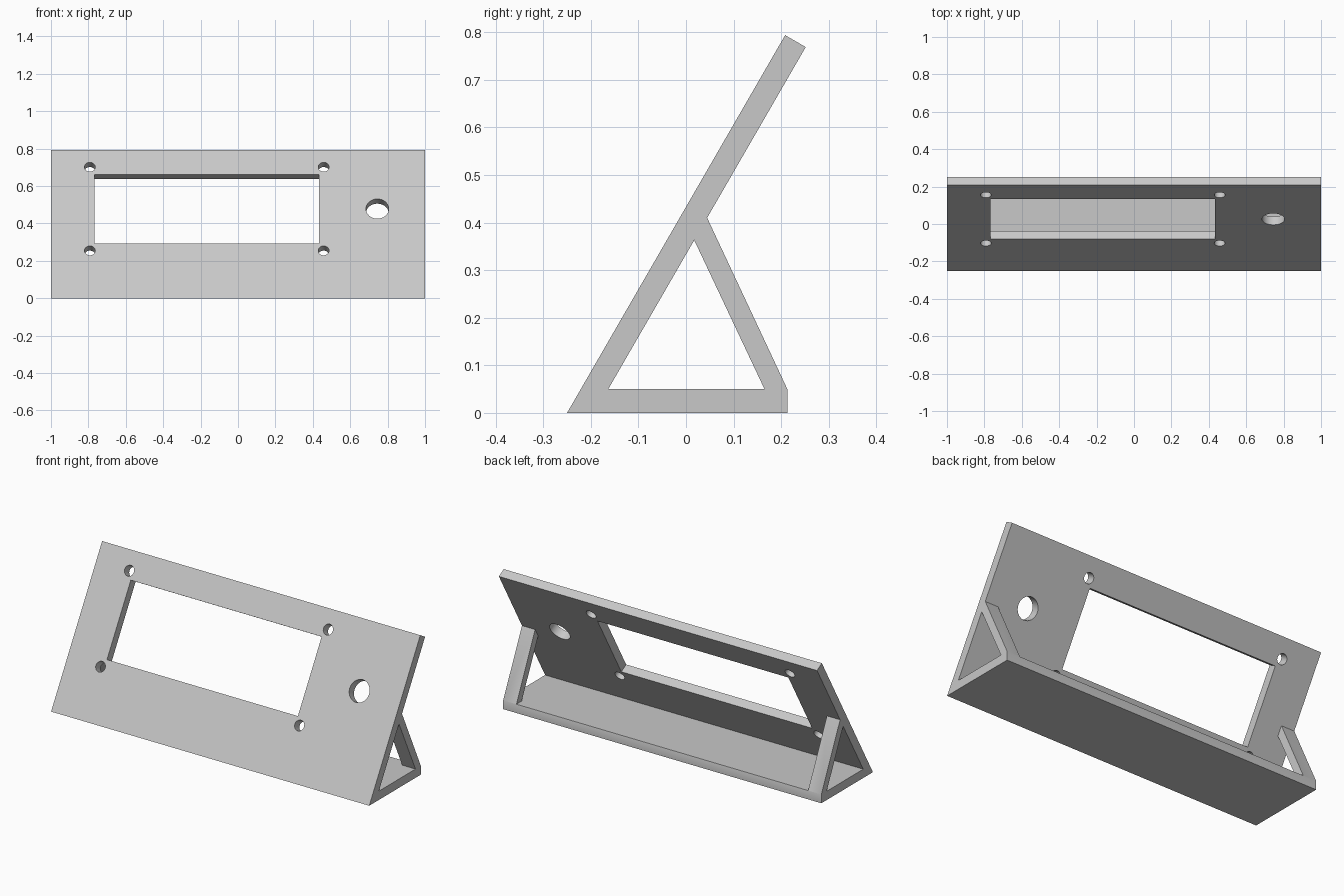
import bpy, bmesh, math
from mathutils import Matrix, Vector

cube = bpy.data.objects.get("Cube")
if cube:
    bpy.data.objects.remove(cube, do_unlink=True)

grey = bpy.data.materials.new("light grey plastic")
grey.use_nodes = True
colour = (0.58, 0.58, 0.58, 1)
grey.diffuse_color = colour
grey.node_tree.nodes["Principled BSDF"].inputs["Base Color"].default_value = colour

TILT = math.radians(60)      # panel slope above the floor
THICK = 0.05                 # wall thickness
LENGTH = 0.9167              # panel length up the slope
FRONT = -0.25                # y of the front bottom edge
STRUT = 0.083                # strut width
UP = Vector((0, math.cos(TILT), math.sin(TILT)))
INWARD = Vector((0, math.sin(TILT), -math.cos(TILT)))


def make_object(name, bm):
    bmesh.ops.recalc_face_normals(bm, faces=bm.faces)
    mesh = bpy.data.meshes.new(name)
    bm.to_mesh(mesh)
    bm.free()
    mesh.materials.append(grey)
    obj = bpy.data.objects.new(name, mesh)
    bpy.context.collection.objects.link(obj)
    return obj


def prism(name, profile, half_width):
    """Extrude a side profile of (y, z) points along x."""
    bm = bmesh.new()
    face = bm.faces.new([bm.verts.new((-half_width, y, z)) for y, z in profile])
    new = bmesh.ops.extrude_face_region(bm, geom=[face])["geom"]
    verts = [v for v in new if isinstance(v, bmesh.types.BMVert)]
    bmesh.ops.translate(bm, verts=verts, vec=(2 * half_width, 0, 0))
    return make_object(name, bm)


def slope_matrix(x, s):
    """Place local x, y, z along the panel's width, slope and depth."""
    pos = Vector((x, FRONT, 0)) + UP * s + INWARD * THICK / 2
    rot = Matrix(((1, 0, 0), UP, -INWARD)).transposed().to_4x4()
    return Matrix.Translation(pos) @ rot


def box_cutter(matrix, size):
    bm = bmesh.new()
    bmesh.ops.create_cube(bm, size=1, matrix=matrix @ Matrix.Diagonal((*size, 1)))
    return make_object("box_cutter", bm)


def hole_cutter(x, s, radius):
    bm = bmesh.new()
    bmesh.ops.create_cone(bm, cap_ends=True, segments=32, radius1=radius,
                          radius2=radius, depth=0.2, matrix=slope_matrix(x, s))
    return make_object("hole_cutter", bm)


def select(obj):
    bpy.ops.object.select_all(action="DESELECT")
    obj.select_set(True)
    bpy.context.view_layer.objects.active = obj


def cut(obj, cutter):
    mod = obj.modifiers.new("cut", "BOOLEAN")
    mod.operation = "DIFFERENCE"
    mod.solver = "EXACT"
    mod.object = cutter
    select(obj)
    bpy.ops.object.modifier_apply(modifier=mod.name)
    bpy.data.objects.remove(cutter, do_unlink=True)


def back_y(z):
    """Y of the panel's rear face at height z."""
    return FRONT + z / math.tan(TILT) + THICK / math.sin(TILT)


# Sloping front panel
top_front = Vector((0, FRONT, 0)) + UP * LENGTH
top_back = top_front + INWARD * THICK
panel = prism("front_panel", [(FRONT, 0), top_front.yz, top_back.yz, (back_y(0), 0)], 1)

# Display window, four screw holes and the knob hole
WIN_X, MID = -0.167, 0.552
cut(panel, box_cutter(slope_matrix(WIN_X, MID), (1.2, 0.427, 0.2)))
for sx in (-1, 1):
    for ss in (-1, 1):
        cut(panel, hole_cutter(WIN_X + sx * 0.625, MID + ss * 0.258, 0.029))
cut(panel, hole_cutter(0.745, MID, 0.061))

# Base plate and rear struts, opened up between the two ends
frame = prism("base_and_struts", [
    (back_y(0), 0), (0.213, 0), (0.213, THICK), (back_y(0.41), 0.41),
    (back_y(0.363), 0.363), (0.165, THICK), (back_y(THICK), THICK)], 1)
cut(frame, box_cutter(Matrix.Translation((0, 0, THICK + 0.5)),
                      (2 - 2 * STRUT, 2, 1)))

for part in (panel, frame):
    select(part)
    bpy.ops.object.shade_smooth_by_angle(angle=math.radians(30))
